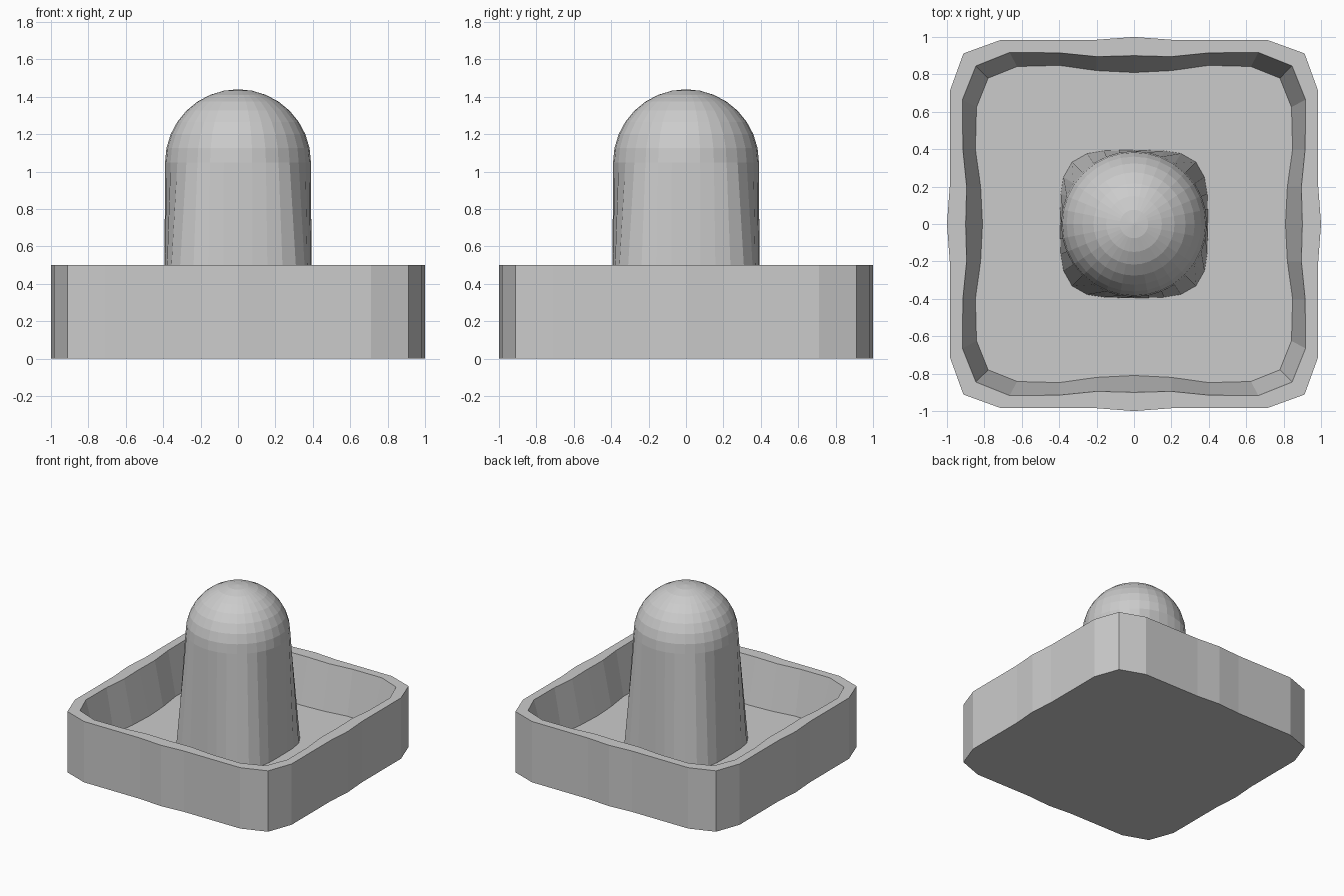
import bpy, bmesh
from math import cos, sin, pi, radians

if "Cube" in bpy.data.objects:
    bpy.data.objects.remove(bpy.data.objects["Cube"])

grey = bpy.data.materials.new("plain grey")
grey.use_nodes = True
colour = (0.6, 0.6, 0.6, 1)
grey.diffuse_color = colour
grey.node_tree.nodes["Principled BSDF"].inputs["Base Color"].default_value = colour


def contour(side, corner):
    """Closed outline from half of one side, repeated round the square."""
    points = []
    quarter = [(x, -y) for x, y in reversed(side[1:])] + side + [(corner, corner)]
    for turn in range(4):
        for x, y in quarter:
            points.append((x, y))
            x, y = -y, x
        quarter = [(-y, x) for x, y in quarter]
    return points


def loft(name, rings):
    """Skin a stack of (outline, height) rings and cap both ends."""
    bm = bmesh.new()
    loops = [[bm.verts.new((x, y, z)) for x, y in ring] for ring, z in rings]
    n = len(loops[0])
    for a, b in zip(loops, loops[1:]):
        for i in range(n):
            j = (i + 1) % n
            bm.faces.new((a[i], a[j], b[j], b[i]))
    bm.faces.new(loops[0][::-1])
    bm.faces.new(loops[-1])
    bmesh.ops.recalc_face_normals(bm, faces=bm.faces)
    mesh = bpy.data.meshes.new(name)
    bm.to_mesh(mesh)
    bm.free()
    mesh.materials.append(grey)
    obj = bpy.data.objects.new(name, mesh)
    bpy.context.collection.objects.link(obj)
    return obj


# Square tray with gently wavy walls
FLOOR, RIM = 0.14, 0.5
outer = contour([(1.0, 0), (0.985, 0.2), (0.985, 0.45), (0.985, 0.71)], 0.912)
lip = contour([(0.9, 0), (0.895, 0.2), (0.915, 0.4), (0.917, 0.665)], 0.845)
base = contour([(0.81, 0), (0.82, 0.2), (0.848, 0.4), (0.842, 0.625)], 0.78)
loft("tray", [(outer, 0), (outer, RIM), (lip, RIM), (base, FLOOR)])


# Post: rounded-square foot blending into a round dome
SEGMENTS, RADIUS, SPRING = 32, 0.39, 1.05


def rounded(radius, power):
    ring = []
    for i in range(SEGMENTS):
        c, s = cos(2 * pi * i / SEGMENTS), sin(2 * pi * i / SEGMENTS)
        k = radius / (abs(c) ** power + abs(s) ** power) ** (1 / power)
        ring.append((k * c, k * s))
    return ring


rings = [(rounded(0.395, 4), FLOOR - 0.02), (rounded(RADIUS, 2), SPRING)]
for step in range(1, 8):
    a = radians(11.25 * step)
    rings.append((rounded(RADIUS * cos(a), 2), SPRING + RADIUS * sin(a)))
rings.append((rounded(0.004, 2), SPRING + RADIUS))
loft("domed_post", rings)
